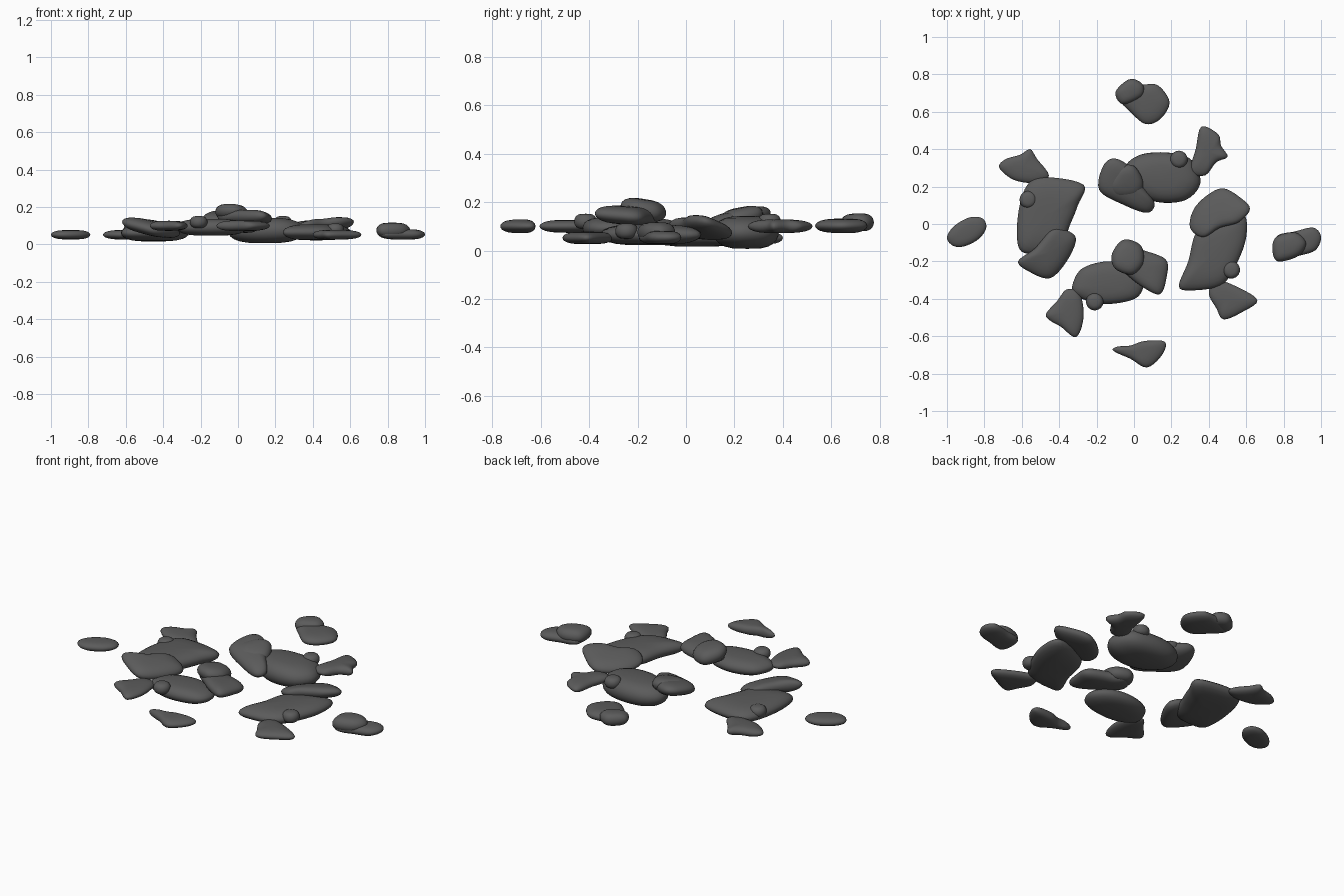
import bpy, bmesh, math
from mathutils import Vector

# Dark basalt colour
dark = bpy.data.materials.new("dark_rock")
dark.diffuse_color = (.105, .105, .105, 1)


def smooth_outline(pts, per):
    """Closed Catmull-Rom curve through a few plan points."""
    out, n = [], len(pts)
    for i in range(n):
        a, b, c, d = (Vector(pts[(i + k) % n]) for k in (-1, 0, 1, 2))
        for j in range(per):
            t = j / per
            out.append(0.5 * (2 * b + (c - a) * t + (2 * a - 5 * b + 4 * c - d) * t * t
                              + (3 * b - a - 3 * c + d) * t ** 3))
    return out


def stone(name, pts, z, half, tilt=(0, 0), per=5, rings=12):
    """Rounded stone: plan outline shrunk toward its centre in layers, optionally tilted."""
    loop = smooth_outline(pts, per)
    cen = sum(loop, Vector((0, 0))) / len(loop)
    slope = Vector(tilt)
    bm = bmesh.new()
    layers = []
    for r in range(1, rings):
        phi = -math.pi / 2 + math.pi * r / rings
        s, h = math.cos(phi) ** 0.6, half * math.sin(phi)
        layers.append([bm.verts.new((cen.x + s * (p - cen).x, cen.y + s * (p - cen).y,
                                     z + h + s * (p - cen).dot(slope))) for p in loop])
    low = bm.verts.new((cen.x, cen.y, z - half))
    top = bm.verts.new((cen.x, cen.y, z + half))
    n = len(loop)
    for i in range(n):
        j = (i + 1) % n
        for a, b in zip(layers, layers[1:]):
            bm.faces.new((a[i], a[j], b[j], b[i]))
        bm.faces.new((layers[0][j], layers[0][i], low))
        bm.faces.new((layers[-1][i], layers[-1][j], top))
    bmesh.ops.recalc_face_normals(bm, faces=bm.faces)
    for f in bm.faces:
        f.smooth = True
    me = bpy.data.meshes.new(name)
    bm.to_mesh(me)
    bm.free()
    me.materials.append(dark)
    bpy.context.collection.objects.link(bpy.data.objects.new(name, me))


# Back cluster: boulder, leaning slab with a lump, side stone
stone("back_boulder", [(-.05, .24), (-.04, .32), (.05, .375), (.2, .38), (.31, .34),
                       (.355, .22), (.28, .13), (.14, .115), (.02, .16)], .075, .068)
stone("back_slab", [(-.185, .18), (-.165, .31), (-.1, .35), (0, .29), (.05, .2),
                    (.11, .11), (.07, .06), (-.05, .1)], .122, .043, (-.06, .2))
stone("back_slab_lump", [(-.14, .2), (-.08, .3), (0, .31), (.05, .22), (.02, .15), (-.09, .14)],
      .135, .042, (-.05, .2))
stone("back_side_stone", [(.3, .28), (.33, .4), (.36, .52), (.45, .48), (.465, .42), (.5, .36),
                          (.44, .33), (.38, .26)], .1, .028)

# Left cluster
stone("left_boulder", [(-.615, -.13), (-.62, .05), (-.57, .21), (-.47, .25), (-.27, .21),
                       (-.3, .1), (-.34, 0), (-.4, -.13), (-.52, -.16)], .062, .046)
stone("left_slab", [(-.62, -.2), (-.53, -.13), (-.44, -.03), (-.37, -.03), (-.31, -.08),
                    (-.36, -.2), (-.45, -.29), (-.56, -.255)], .088, .04, (-.22, .08))
stone("left_side_stone", [(-.72, .3), (-.69, .345), (-.61, .37), (-.555, .4), (-.52, .35),
                          (-.455, .26), (-.52, .22), (-.64, .235)], .052, .026)

# Front cluster
stone("front_boulder", [(-.33, -.33), (-.28, -.24), (-.15, -.2), (-.02, -.22), (.05, -.3),
                        (.02, -.39), (-.1, -.425), (-.22, -.42), (-.31, -.38)], .092, .045)
stone("front_slab", [(-.11, -.2), (-.05, -.11), (.05, -.14), (.17, -.19), (.175, -.28),
                     (.14, -.375), (.05, -.34), (-.04, -.27)], .145, .038, (-.04, -.08))
stone("front_slab_lump", [(-.12, -.17), (-.08, -.1), (-.03, -.083), (.04, -.12), (.05, -.21),
                          (-.01, -.27), (-.1, -.24)], .168, .044, (-.05, -.15))
stone("front_side_stone", [(-.47, -.48), (-.41, -.41), (-.36, -.35), (-.29, -.37), (-.27, -.5),
                           (-.31, -.605), (-.39, -.55), (-.45, -.515)], .1, .027)

# Right cluster
stone("right_boulder", [(.24, -.33), (.29, -.2), (.33, -.05), (.42, .02), (.58, .06), (.6, -.07),
                        (.54, -.23), (.46, -.33), (.3, -.355)], .065, .043)
stone("right_slab", [(.3, -.02), (.32, .08), (.4, .16), (.48, .19), (.57, .14), (.62, .08),
                     (.56, .01), (.46, -.02), (.37, -.07)], .095, .036, (.18, -.2))
stone("right_side_stone", [(.4, -.37), (.44, -.3), (.57, -.345), (.66, -.41), (.58, -.47),
                           (.48, -.51), (.44, -.45)], .052, .026)

# Outlying stones
stone("back_outer_stone", [(-.09, .68), (-.03, .73), (.05, .745), (.13, .74), (.19, .65),
                           (.14, .56), (.06, .535), (-.02, .6)], .102, .03)
stone("back_outer_lump", [(-.1, .7), (-.05, .76), (0, .775), (.05, .74), (.04, .68), (-.06, .64)],
      .116, .037)
stone("left_outer_stone", [(-1, -.07), (-.96, -.01), (-.88, .035), (-.81, .03), (-.79, -.02),
                           (-.83, -.08), (-.91, -.12), (-.97, -.115)], .052, .025)
stone("front_outer_stone", [(-.115, -.67), (-.085, -.655), (-.02, -.65), (.06, -.625),
                            (.165, -.63), (.15, -.7), (.07, -.767), (-.02, -.72),
                            (-.09, -.69)], .1, .028)
stone("right_outer_stone", [(.76, -.07), (.86, -.04), (.96, -.02), (1, -.07), (.97, -.14),
                            (.88, -.17), (.77, -.19)], .054, .028)
stone("right_outer_lump", [(.74, -.14), (.76, -.07), (.86, -.045), (.92, -.1), (.88, -.17),
                           (.77, -.2)], .075, .042)

# Small round pebbles
for name, x, y, z in (("back", .24, .345, .12), ("left", -.565, .13, .08),
                      ("front", -.21, -.415, .12), ("right", .52, -.245, .08)):
    ring = [(x + .047 * math.cos(k * math.pi / 4), y + .047 * math.sin(k * math.pi / 4))
            for k in range(8)]
    stone(name + "_pebble", ring, z, .032, per=3)
